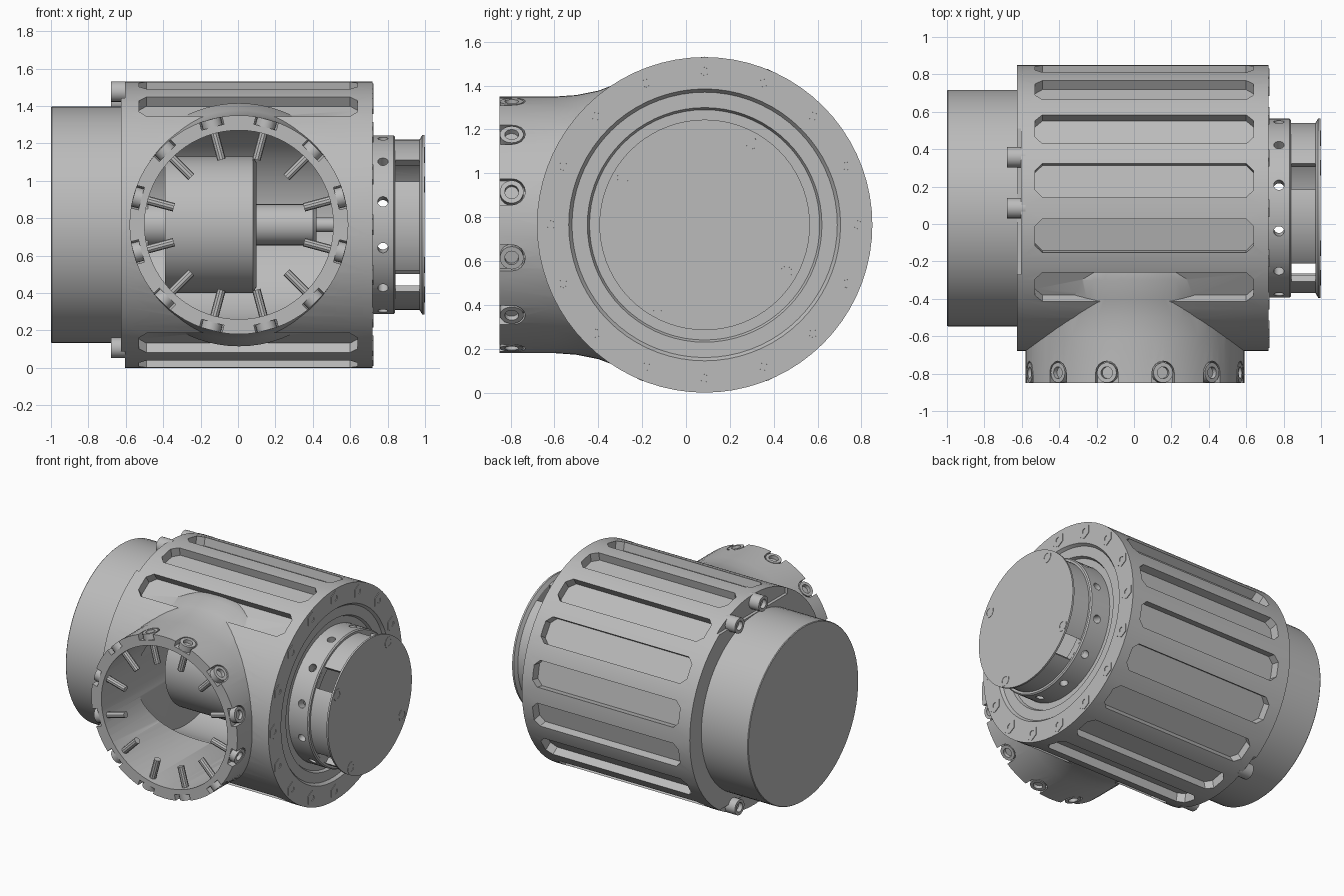
import bpy, bmesh
from math import radians, pi, sin, cos
from mathutils import Matrix, Vector

if "Cube" in bpy.data.objects:
    bpy.data.objects.remove(bpy.data.objects["Cube"])

metal = bpy.data.materials.new("grey metal")
metal.use_nodes = True
GREY = (0.5, 0.5, 0.5, 1)
metal.diffuse_color = GREY
metal.node_tree.nodes["Principled BSDF"].inputs["Base Color"].default_value = GREY

MAIN = Vector((0, 0.085, 0.765))    # centre of the main axis, along x
PORT = Vector((0.005, 0, 0.765))    # centre of the front port, along y


def finish(name, bm):
    bmesh.ops.recalc_face_normals(bm, faces=bm.faces)
    mesh = bpy.data.meshes.new(name)
    bm.to_mesh(mesh)
    bm.free()
    mesh.materials.append(metal)
    obj = bpy.data.objects.new(name, mesh)
    bpy.context.collection.objects.link(obj)
    return obj


def lathe(name, profile, axis="X", closed=False, steps=72, clip=None):
    """Turn (along, radius) points about the main axis or the port axis."""
    bm = bmesh.new()
    along = Vector((1, 0, 0)) if axis == "X" else Vector((0, 1, 0))
    centre = MAIN if axis == "X" else PORT
    vs = [bm.verts.new(centre + along * a + Vector((0, 0, r))) for a, r in profile]
    pairs = list(zip(vs, vs[1:])) + ([(vs[-1], vs[0])] if closed else [])
    edges = [bm.edges.new(p) for p in pairs]
    bmesh.ops.spin(bm, geom=vs + edges, cent=centre, axis=along,
                   angle=2 * pi, steps=steps)
    bmesh.ops.remove_doubles(bm, verts=bm.verts, dist=1e-5)
    if clip is not None:
        cut = bmesh.ops.bisect_plane(bm, geom=bm.verts[:] + bm.edges[:] + bm.faces[:],
                                     plane_co=(clip, 0, 0), plane_no=(-1, 0, 0),
                                     clear_outer=True)
        rim = [e for e in cut["geom_cut"] if isinstance(e, bmesh.types.BMEdge)]
        bmesh.ops.holes_fill(bm, edges=rim, sides=0)
    return finish(name, bm)


def ngon(r, n, turn=0):
    return [(r * cos(turn + 2 * pi * i / n), r * sin(turn + 2 * pi * i / n))
            for i in range(n)]


def prisms(name, outline, frames, low, high, rim=0, sink=0):
    """Extrude an outline along local z in every frame, with an optional socket."""
    bm = bmesh.new()
    for m in frames:
        bottom = [bm.verts.new(m @ Vector((x, y, low))) for x, y in outline]
        top = [bm.verts.new(m @ Vector((x, y, high))) for x, y in outline]
        n = len(outline)
        bm.faces.new(bottom[::-1])
        lid = bm.faces.new(top)
        for i in range(n):
            j = (i + 1) % n
            bm.faces.new((bottom[i], bottom[j], top[j], top[i]))
        if rim:
            bm.normal_update()
            bmesh.ops.inset_individual(bm, faces=[lid], thickness=rim)
            bmesh.ops.inset_individual(bm, faces=[lid], thickness=0.001, depth=-sink)
    return finish(name, bm)


def around_main(angle, x=0):
    """Local z points outward from the main axis; 0 is up, 90 is front."""
    return Matrix.Translation(MAIN + Vector((x, 0, 0))) @ Matrix.Rotation(radians(angle), 4, "X")


def around_port(angle, y):
    return Matrix.Translation(PORT + Vector((0, y, 0))) @ Matrix.Rotation(radians(angle), 4, "Y")


def on_end(angle, radius, x, side=1):
    """Local z points along +x or -x at a spot on an end face."""
    spot = around_main(angle, x) @ Vector((0, 0, radius))
    return Matrix.Translation(spot) @ Matrix.Rotation(side * pi / 2, 4, "Y")


def boolean(obj, cutter, operation="DIFFERENCE"):
    mod = obj.modifiers.new("cut", "BOOLEAN")
    mod.operation, mod.solver, mod.object = operation, "EXACT", cutter
    bpy.context.view_layer.objects.active = obj
    bpy.ops.object.modifier_apply(modifier=mod.name)
    bpy.data.objects.remove(cutter)


# Main housing with a stepped right-hand face
housing = lathe("housing", [(-0.625, 0), (-0.625, 0.765), (0.72, 0.765), (0.72, 0.62),
                            (0.70, 0.605), (0.70, 0.535), (0.68, 0.525), (0.68, 0)])

# Long chamfered slots all round except behind the port
L, W, C = 0.585, 0.092, 0.04
slot = [(L, W - C), (L - C, W), (C - L, W), (-L, W - C),
        (-L, C - W), (C - L, -W), (L - C, -W), (L, C - W)]
slot_angles = [11.25 + 22.5 * i for i in range(16)]
boolean(housing, prisms("slot_cutter", slot,
                        [around_main(a, 0.055) for a in slot_angles if not 50 < a < 130],
                        0.70, 0.85))

# Shallow steps in the left rim for the clamp screws
step = [(-0.1, -0.42), (0.022, -0.42), (0.022, 0.42), (-0.1, 0.42)]
boolean(housing, prisms("step_cutter", step,
                        [around_main(a, -0.625) @ Matrix.Translation((0, 0.065 * s, 0))
                         for a, s in ((0, 1), (180, -1))], 0.635, 0.9))

# Port boss flaring into the housing
boolean(housing, lathe("boss", [(-0.85, 0), (-0.85, 0.585), (-0.6, 0.585), (-0.5, 0.592),
                                (-0.4, 0.612), (-0.3, 0.65), (-0.1, 0.65), (-0.1, 0)],
                       "Y", clip=-0.615), "UNION")

# Open port and hollow inside
boolean(housing, lathe("bore_cutter", [(-0.9, 0), (-0.9, 0.505), (0, 0.505), (0, 0)], "Y"))
boolean(housing, lathe("cavity_cutter", [(-0.48, 0), (-0.48, 0.54), (0.52, 0.54), (0.52, 0)]))

# Pockets in the port rim, open to the front
R = 0.062
pocket = [(R * cos(t * pi / 8), R * sin(t * pi / 8)) for t in range(9)]
pocket += [(-R, -0.1), (R, -0.1)]
port_frames = [around_port(15 + 30 * i, -0.795) for i in range(12)]
boolean(housing, prisms("pocket_cutter", pocket, port_frames, 0.54, 0.7))

# Socket screws pointing into the port
heads = prisms("port_screw_heads", ngon(0.054, 18), port_frames, 0.53, 0.583, 0.022, 0.025)
shanks = prisms("port_screw_shanks", ngon(0.023, 10), port_frames, 0.36, 0.535)

# Left drum
drum = lathe("left_drum", [(-1, 0), (-1, 0.628), (-0.995, 0.632), (-0.6, 0.632), (-0.6, 0)])

# Rotor and shaft inside the housing
rotor = lathe("rotor", [(-0.39, 0), (-0.39, 0.365), (0.08, 0.365), (0.1, 0.33), (0.1, 0)])
collar = lathe("rotor_collar", [(-0.5, 0), (-0.5, 0.12), (-0.38, 0.12), (-0.38, 0)], steps=32)
shaft = lathe("shaft", [(0.09, 0), (0.09, 0.11), (0.4, 0.11), (0.42, 0.09),
                        (0.42, 0.04), (0.54, 0.04), (0.54, 0)], steps=32)

# Right neck: a tube with screw holes and window gaps
neck = lathe("right_neck", [(0.66, 0.41), (0.66, 0.478), (0.832, 0.478), (0.84, 0.47),
                            (0.84, 0.455), (0.98, 0.455), (0.98, 0.41)], closed=True)
boolean(neck, prisms("hole_cutter", ngon(0.028, 14),
                     [around_main(15 + 30 * i, 0.775) for i in range(12)], 0.3, 0.6))
window = [(-0.065, -0.075), (0.065, -0.075), (0.065, 0.075), (-0.065, 0.075)]
boolean(neck, prisms("window_cutter", window,
                     [around_main(a, 0.906) for a in (-22, 50, 132, 225)], 0.3, 0.6))

# Round end cap with four socket screws
cap = lathe("end_cap", [(0.97, 0), (0.97, 0.455), (0.985, 0.48), (0.998, 0.48), (0.998, 0)])
cap_angles = (-30, 60, 150, 240)
cap_screws = prisms("cap_screws", ngon(0.042, 18),
                    [on_end(a, 0.43, 0.99) for a in cap_angles], 0, 0.01, 0.016, 0.012)

# Hex bolts round the right flange
flange_bolts = prisms("flange_bolts", ngon(0.054, 6),
                      [on_end(22.5 * i, 0.70, 0.71) for i in range(16)],
                      0, 0.014, 0.034, 0.012)

# Clamp screws on the left rim
clamp_screws = prisms("clamp_screws", ngon(0.055, 20),
                      [on_end(a, 0.712, -0.6, -1) for a in (0, -22.5, 157.5, -157.5)],
                      -0.02, 0.08, 0.022, 0.03)

# Smooth the round parts while keeping edges sharp
bpy.ops.object.select_all(action="DESELECT")
for part in (housing, heads, shanks, drum, rotor, collar, shaft, neck, cap,
             cap_screws, clamp_screws):
    part.select_set(True)
bpy.context.view_layer.objects.active = housing
bpy.ops.object.shade_smooth_by_angle(angle=radians(30))
bpy.ops.object.select_all(action="DESELECT")
